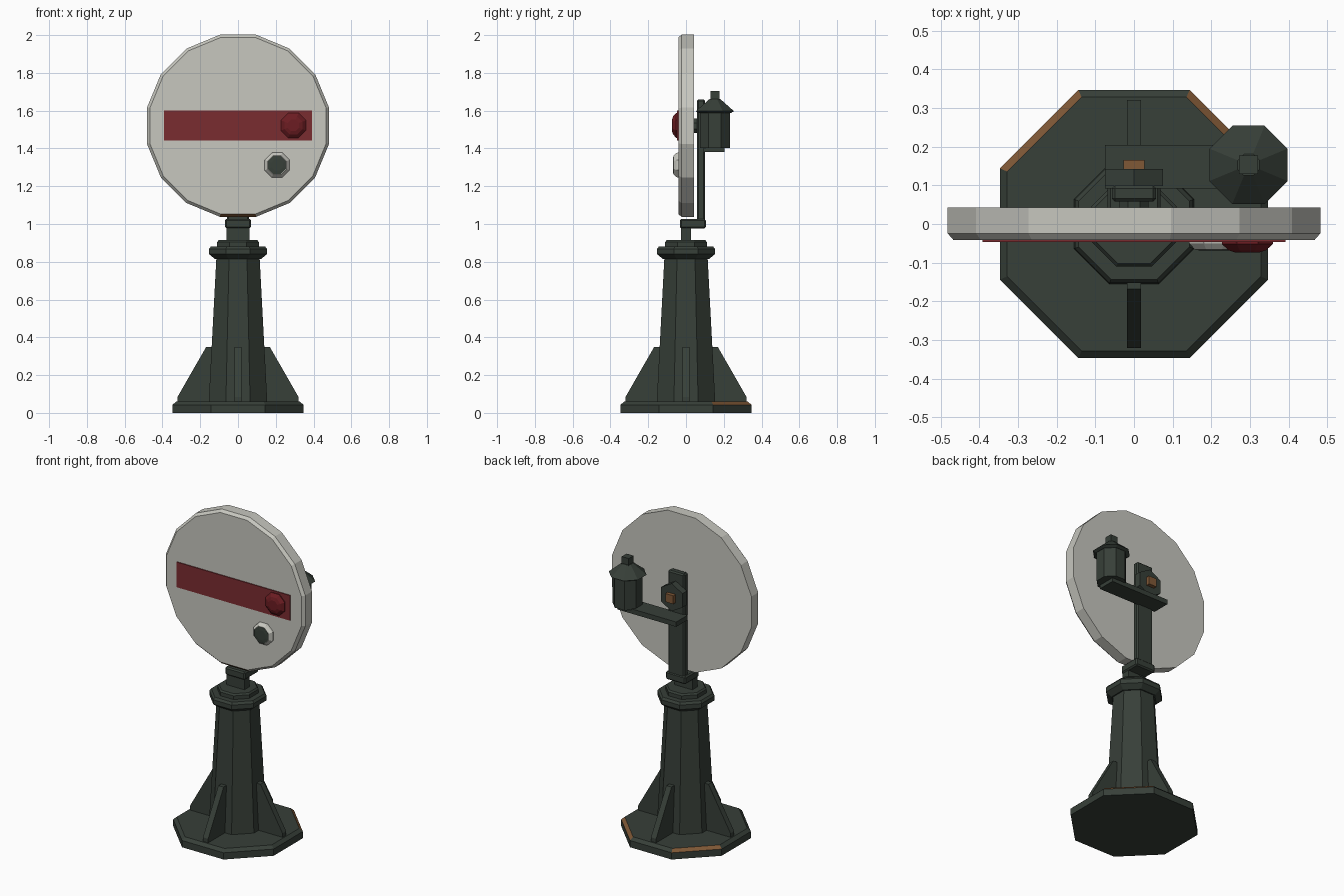
import bpy, bmesh, math
from mathutils import Vector

if "Cube" in bpy.data.objects:
    bpy.data.objects.remove(bpy.data.objects["Cube"])


def material(name, col):
    m = bpy.data.materials.new(name)
    m.diffuse_color = (*col, 1)
    m.use_nodes = True
    m.node_tree.nodes["Principled BSDF"].inputs["Base Color"].default_value = m.diffuse_color
    return m


IRON = material("dark_green_iron", (0.038, 0.050, 0.040))
WHITE = material("off_white", (0.57, 0.57, 0.52))
RED = material("stripe_red", (0.195, 0.025, 0.030))
LENS = material("lens_red", (0.150, 0.012, 0.016))
RUST = material("rust", (0.216, 0.098, 0.037))


def finish(name, bm, mats, rule=None):
    bmesh.ops.recalc_face_normals(bm, faces=bm.faces[:])
    bm.normal_update()
    for f in bm.faces:
        if rule:
            f.material_index = rule(f)
    me = bpy.data.meshes.new(name)
    bm.to_mesh(me)
    bm.free()
    for m in mats:
        me.materials.append(m)
    ob = bpy.data.objects.new(name, me)
    bpy.context.collection.objects.link(ob)
    return ob


def loft(name, n, rings, mats, centre=(0, 0), axis="z", rule=None):
    """Stack of n-gon rings (apothem, position), flats facing the axes."""
    bm = bmesh.new()
    loops = []
    for a, t in rings:
        r = a / math.cos(math.pi / n)
        loop = []
        for i in range(n):
            g = 2 * math.pi * (i + 0.5) / n
            u, v = centre[0] + r * math.cos(g), centre[1] + r * math.sin(g)
            loop.append(bm.verts.new((u, v, t) if axis == "z" else (u, t, v)))
        loops.append(loop)
    for p, q in zip(loops, loops[1:]):
        for i in range(n):
            j = (i + 1) % n
            bm.faces.new((p[i], p[j], q[j], q[i]))
    bm.faces.new(loops[0])
    bm.faces.new(loops[-1])
    return finish(name, bm, mats, rule)


def box(name, lo, hi, mat, bevel=0):
    bm = bmesh.new()
    bmesh.ops.create_cube(bm, size=1)
    lo, hi = Vector(lo), Vector(hi)
    for v in bm.verts:
        v.co = Vector([(lo[k] + hi[k]) / 2 + v.co[k] * (hi[k] - lo[k]) for k in range(3)])
    if bevel:
        bmesh.ops.bevel(bm, geom=bm.edges[:], offset=bevel, segments=1, affect="EDGES")
    return finish(name, bm, [mat])


# Octagonal base, worn to rust on the two rear diagonal chamfers
def base_rule(f):
    n = f.normal
    return int(0.2 < n.z < 0.95 and n.y > 0.2 and abs(n.x) > 0.2)


loft("base_plate", 8, [(0.347, 0), (0.347, 0.042), (0.328, 0.06)], [IRON, RUST], rule=base_rule)

# Tapered column with collar and cap
loft("column", 8, [(0.155, 0.055), (0.114, 0.83)], [IRON])
loft("collar", 8, [(0.122, 0.815), (0.153, 0.84), (0.153, 0.868), (0.143, 0.882)], [IRON])
loft("column_cap", 8, [(0.11, 0.878), (0.11, 0.905), (0.102, 0.915)], [IRON])

# Four ribs bracing the column
for k in range(4):
    bm = bmesh.new()
    c, s = math.cos(k * math.pi / 2), math.sin(k * math.pi / 2)
    prof = [(0.1, 0.055), (0.32, 0.055), (0.32, 0.085), (0.168, 0.35), (0.1, 0.35)]
    sides = [[bm.verts.new((r * c - w * s, r * s + w * c, z)) for r, z in prof]
             for w in (-0.018, 0.018)]
    bm.faces.new(sides[0])
    bm.faces.new(sides[1])
    for i in range(5):
        j = (i + 1) % 5
        bm.faces.new((sides[0][i], sides[0][j], sides[1][j], sides[1][i]))
    finish(f"rib_{k + 1}", bm, [IRON])

# Swivel post, cranked bracket and upright
box("swivel_post", (-0.062, -0.026, 0.91), (0.062, 0.026, 0.985), IRON)
box("crank_bracket", (-0.069, -0.033, 0.977), (0.069, 0.105, 1.027), IRON, 0.008)
box("upright", (-0.057, 0.058, 1.0), (0.057, 0.1, 1.66), IRON, 0.008)


# Signal disc with chamfered front rim, rust on the lowest chamfer
def disc_rule(f):
    n = f.normal
    return int(-0.95 < n.y < -0.2 and n.z < -0.2 and abs(n.x) < 0.05)


loft("signal_disc", 16, [(0.482, 0.043), (0.482, -0.024), (0.467, -0.041)],
     [WHITE, RUST], (0, 1.52), "y", disc_rule)
box("red_stripe", (-0.392, -0.047, 1.443), (0.392, -0.039, 1.6), RED)

# Red lens dome and pale-rimmed dark lens
loft("red_lens", 8, [(0.066, -0.04), (0.066, -0.052), (0.048, -0.068), (0.03, -0.074)],
     [LENS], (0.293, 1.522), "y")
loft("lower_lens_rim", 8, [(0.066, -0.04), (0.064, -0.05), (0.05, -0.066)],
     [WHITE], (0.207, 1.312), "y")
loft("lower_lens", 8, [(0.048, -0.06), (0.048, -0.067), (0.03, -0.069)],
     [IRON], (0.207, 1.312), "y")

# Disc fixing: spacer, hexagonal plate and rusty bolt
loft("hub_spacer", 8, [(0.038, 0.04), (0.038, 0.06)], [IRON], (0, 1.52), "y")
loft("hub_nut", 6, [(0.075, 0.098), (0.075, 0.142)], [IRON], (0, 1.52), "y")
box("hub_bolt", (-0.027, 0.14, 1.494), (0.027, 0.165, 1.546), RUST)

# Lamp on its shelf
box("lamp_arm", (-0.075, 0.092, 1.38), (0.33, 0.204, 1.41), IRON)
LAMP = (0.296, 0.153)
loft("lamp_body", 8, [(0.08, 1.403), (0.08, 1.597)], [IRON], LAMP)
loft("lamp_roof", 8, [(0.085, 1.588), (0.101, 1.597), (0.028, 1.662)], [IRON], LAMP)
box("lamp_chimney", (0.272, 0.129, 1.645), (0.32, 0.177, 1.703), IRON)
